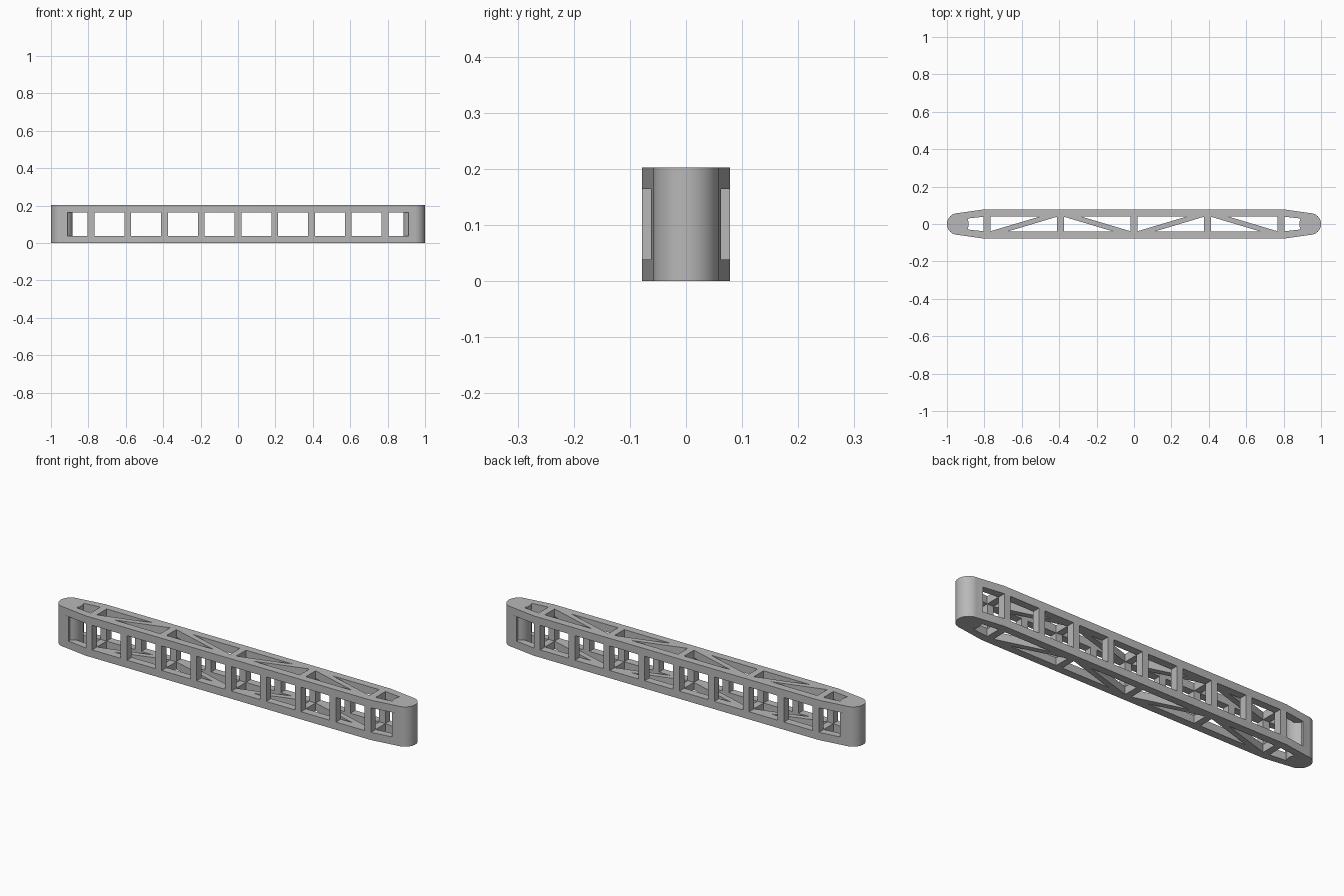
import bpy, bmesh
from math import cos, sin, radians

cube = bpy.data.objects.get("Cube")
if cube:
    bpy.data.objects.remove(cube)

HEIGHT, HALF_W, BAR = 0.203, 0.078, 0.039
INNER = HALF_W - BAR          # half width of the open core
END_R, END_X = 0.058, 0.942   # rounded end
BAY, POST = 0.1965, 0.035     # post spacing and post width
SHOULDER = 0.804              # where the rails begin to taper

grey = bpy.data.materials.new("plain grey")
grey.use_nodes = True
grey.diffuse_color = (0.48, 0.48, 0.48, 1)
grey.node_tree.nodes["Principled BSDF"].inputs["Base Color"].default_value = grey.diffuse_color


def arc(a0, a1, n=24):
    """Points on the rounded end at +x, angles in degrees."""
    angles = [radians(a0 + (a1 - a0) * i / n) for i in range(n + 1)]
    return [(END_X + END_R * cos(a), END_R * sin(a)) for a in angles]


def flip(points):
    return [(-x, -y) for x, y in points]


def prism(name, loops, z0, z1):
    """Extrude an outline (first loop) with holes (other loops) from z0 to z1."""
    curve = bpy.data.curves.new(name, 'CURVE')
    curve.dimensions = '2D'
    curve.fill_mode = 'BOTH'
    curve.extrude = (z1 - z0) / 2
    for loop in loops:
        spline = curve.splines.new('POLY')
        spline.points.add(len(loop) - 1)
        for point, (x, y) in zip(spline.points, loop):
            point.co = (x, y, 0, 1)
        spline.use_cyclic_u = True
    temp = bpy.data.objects.new(name + "_outline", curve)
    bpy.context.collection.objects.link(temp)
    bpy.context.view_layer.update()
    graph = bpy.context.evaluated_depsgraph_get()
    mesh = bpy.data.meshes.new_from_object(temp.evaluated_get(graph))
    bpy.data.objects.remove(temp)

    bm = bmesh.new()
    bm.from_mesh(mesh)
    bmesh.ops.remove_doubles(bm, verts=bm.verts, dist=0.0001)
    bmesh.ops.translate(bm, verts=bm.verts, vec=(0, 0, (z0 + z1) / 2))
    bmesh.ops.recalc_face_normals(bm, faces=bm.faces)
    bm.to_mesh(mesh)
    bm.free()
    mesh.materials.clear()
    mesh.materials.append(grey)
    obj = bpy.data.objects.new(name, mesh)
    bpy.context.collection.objects.link(obj)
    bpy.ops.object.select_all(action='DESELECT')
    obj.select_set(True)
    bpy.context.view_layer.objects.active = obj
    bpy.ops.object.shade_smooth_by_angle(angle=radians(20))
    return obj


# Outline of the truss plates: rounded ends, tapered shoulders, straight rails
half = [(SHOULDER, -HALF_W)] + arc(-90, 90, 32) + [(SHOULDER, HALF_W)]
loops = [half + flip(half)]

# Small opening beside each rounded end
end_hole = [(SHOULDER, INNER)] + arc(150, 210, 12) + [(SHOULDER, -INNER)]
loops += [end_hole, flip(end_hole)]

# Two triangular openings per bay, leaving a diagonal brace that alternates
BRACE = 0.096
for i in range(4):
    x0 = (i - 2) * 2 * BAY + POST / 2
    x1 = (i - 1) * 2 * BAY - POST / 2
    s = INNER if i % 2 == 0 else -INNER
    loops.append([(x0, s), (x1 - BRACE, s), (x0, -s)])
    loops.append([(x1, -s), (x0 + BRACE, -s), (x1, s)])

prism("bottom_truss", loops, 0, BAR)
prism("top_truss", loops, HEIGHT - BAR, HEIGHT)

# Solid end columns between the trusses
column = ([(0.912, -0.0625)] + arc(-90, 90, 32) + [(0.912, 0.0625)]
          + arc(121, 239))
prism("left_end_column", [column], BAR, HEIGHT - BAR)
prism("right_end_column", [flip(column)], BAR, HEIGHT - BAR)

# Upright posts along both sides
for side, sy in (("front", -1), ("back", 1)):
    for i in range(-4, 5):
        xa, xb = i * BAY - POST / 2, i * BAY + POST / 2
        ya, yb = sorted((sy * INNER, sy * HALF_W))
        prism(f"{side}_post_{i + 5}", [[(xa, ya), (xb, ya), (xb, yb), (xa, yb)]],
              BAR, HEIGHT - BAR)
